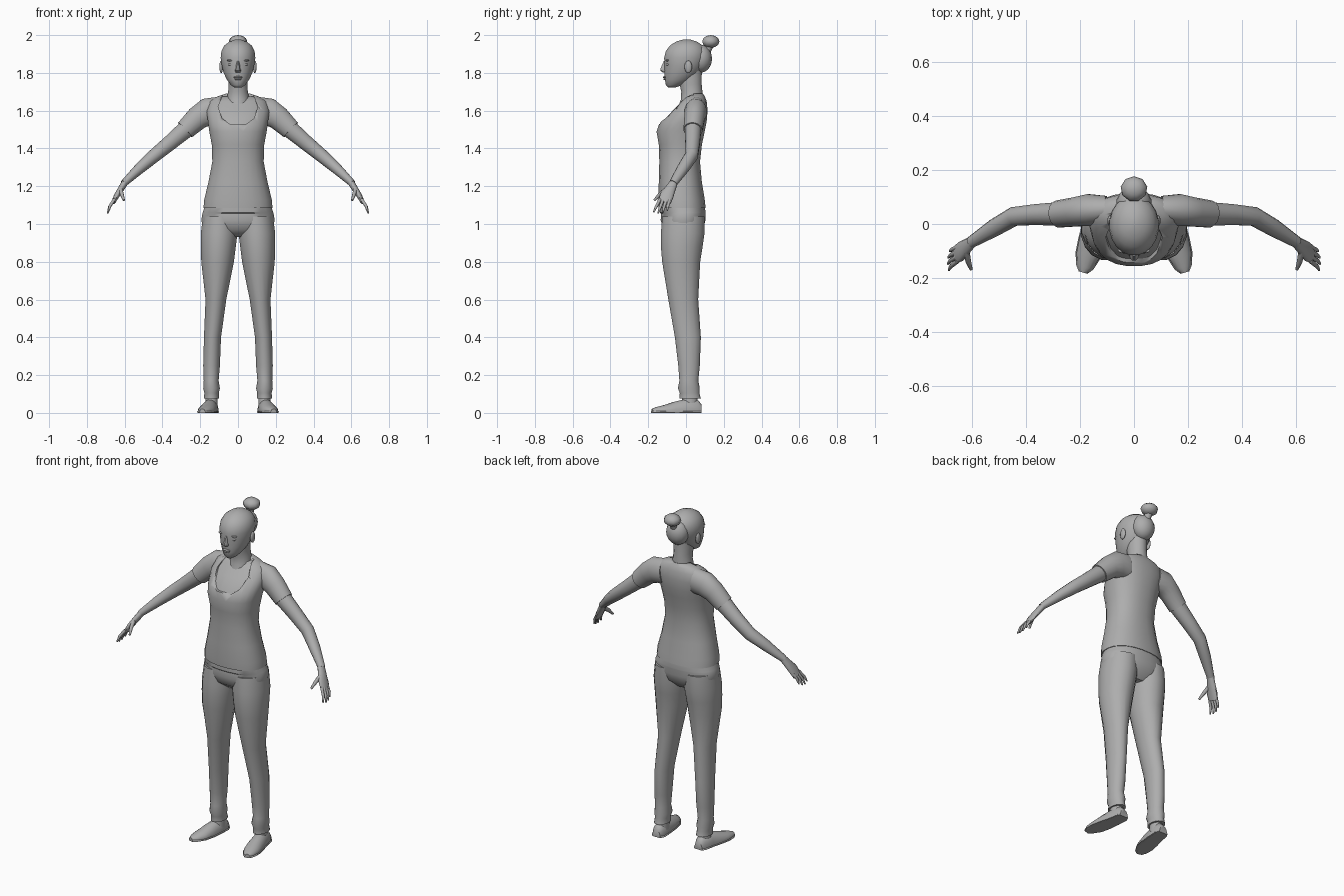
import bpy, bmesh, math
from mathutils import Vector

default_cube = bpy.data.objects.get("Cube")
if default_cube:
    bpy.data.objects.remove(default_cube, do_unlink=True)

GREY = (0.42, 0.42, 0.42, 1)
grey = bpy.data.materials.new("plain grey")
grey.use_nodes = True
grey.diffuse_color = GREY
grey.node_tree.nodes["Principled BSDF"].inputs["Base Color"].default_value = GREY
SIDES = (("left", 1), ("right", -1))


def finish(name, bm, angle=50):
    """Turn a bmesh into a smooth shaded object."""
    bmesh.ops.recalc_face_normals(bm, faces=bm.faces)
    mesh = bpy.data.meshes.new(name)
    bm.to_mesh(mesh)
    bm.free()
    mesh.materials.append(grey)
    obj = bpy.data.objects.new(name, mesh)
    bpy.context.collection.objects.link(obj)
    bpy.ops.object.select_all(action="DESELECT")
    obj.select_set(True)
    bpy.context.view_layer.objects.active = obj
    bpy.ops.object.shade_smooth_by_angle(angle=math.radians(angle))
    return obj


def loft(name, rows, side=1, wide=None, count=16, power=1, angle=50):
    """Skin oval rings (x, y, z, half width, half depth), level unless wide is given."""
    bm = bmesh.new()
    centres = [Vector(row[:3]) for row in rows]
    rings = []
    for i, row in enumerate(rows):
        u, v = Vector((1, 0, 0)), Vector((0, 1, 0))
        if wide:
            along = centres[min(i + 1, len(rows) - 1)] - centres[max(i - 1, 0)]
            along.normalize()
            u = Vector(wide)
            u = (u - along * u.dot(along)).normalized()
            v = along.cross(u)
        ring = []
        for k in range(count):
            a = math.tau * (k + 0.5) / count
            c, s = math.cos(a), math.sin(a)
            c = math.copysign(abs(c) ** power, c)
            s = math.copysign(abs(s) ** power, s)
            p = centres[i] + u * c * row[3] + v * s * row[4]
            ring.append(bm.verts.new((p.x * side, p.y, max(p.z, 0))))
        rings.append(ring)
    for low, high in zip(rings, rings[1:]):
        for k in range(count):
            n = (k + 1) % count
            bm.faces.new((low[k], low[n], high[n], high[k]))
    bm.faces.new(rings[0])
    bm.faces.new(rings[-1])
    return finish(name, bm, angle)


def body(rows, inset=0, x=0):
    """Rows of (height, half width, front, back) as level rings."""
    return [(x, (f + b) / 2, z, w - inset, (b - f) / 2 - inset) for z, w, f, b in rows]


def blob(name, centre, radii, u=14, v=10):
    bm = bmesh.new()
    bmesh.ops.create_uvsphere(bm, u_segments=u, v_segments=v, radius=1)
    bmesh.ops.scale(bm, vec=radii, verts=bm.verts)
    bmesh.ops.translate(bm, vec=centre, verts=bm.verts)
    return finish(name, bm)


# Shirt, with the chest sitting just below its surface
trunk = [(1.085, .184, -.145, .105), (1.13, .18, -.147, .1), (1.22, .158, -.145, .085),
         (1.33, .137, -.142, .075), (1.42, .14, -.145, .085), (1.49, .153, -.157, .1),
         (1.54, .16, -.14, .11), (1.6, .168, -.085, .115), (1.65, .152, -.035, .11),
         (1.675, .11, -.01, .1), (1.69, .065, .02, .09)]
shirt = loft("shirt", body(trunk), count=24, power=.88)
loft("chest", body(trunk[5:10], inset=.014), count=24, power=.88)

# Scooped neckline cut through the front of the shirt
bm = bmesh.new()
half = [(.045, 1.53), (.085, 1.56), (.105, 1.62), (.09, 1.66), (.065, 1.72)]
outline = half + [(-x, z) for x, z in reversed(half)]
face = bm.faces.new([bm.verts.new((x, -.3, z)) for x, z in outline])
grown = bmesh.ops.extrude_face_region(bm, geom=[face])
back = [g for g in grown["geom"] if isinstance(g, bmesh.types.BMVert)]
bmesh.ops.translate(bm, vec=(0, .34, 0), verts=back)
cutter = finish("neckline_cutter", bm)
cutter.hide_render = True
cutter.hide_viewport = True
cut = shirt.modifiers.new("neckline", "BOOLEAN")
cut.operation = "DIFFERENCE"
cut.solver = "EXACT"
cut.object = cutter

# Trousers
hips = [(.93, .09, -.07, .05), (.97, .18, -.12, .09), (1.02, .196, -.135, .104),
        (1.055, .19, -.133, .104), (1.06, .188, -.138, .105), (1.11, .172, -.138, .098)]
loft("trouser_hips", body(hips), count=24, power=.9, angle=40)
leg = [(1.04, .095, .092, -.128, .1), (.95, .1, .099, -.135, .1),
       (.88, .104, .094, -.135, .09), (.8, .108, .088, -.128, .077),
       (.6, .117, .056, -.095, .066), (.4, .135, .046, -.06, .08),
       (.25, .14, .045, -.042, .074), (.17, .142, .04, -.036, .066),
       (.13, .14, .045, -.044, .074), (.105, .14, .039, -.034, .072),
       (.075, .14, .041, -.036, .08)]
leg_rings = [body([(z, w, f, b)], x=x)[0] for z, x, w, f, b in leg]

# Shoe runs from heel to toe; heights below ground are flattened
shoe = [(.14, .083, .025, .035), (.14, .06, .037, .062), (.147, 0, .041, .065),
        (.158, -.06, .046, .05), (.17, -.115, .045, .032), (.183, -.16, .03, .02),
        (.189, -.18, .013, .012)]
shoe_rings = [(x, y, .01, w, h) for x, y, w, h in shoe]
sole_rings = [(x, y, .004, w + .004, .012) for x, y, w, h in shoe]
ankle = [(.1403, .02, .03, .034, .045), (.14, .02, .15, .03, .035)]

# Arm, sleeve and hand paths
sleeve = [(.1, .055, 1.6, .05, .075), (.165, .052, 1.593, .06, .074),
          (.215, .045, 1.56, .055, .064), (.28, .037, 1.498, .051, .054)]
arm = [(.22, .04, 1.55, .045, .05), (.28, .037, 1.498, .045, .048),
       (.36, .035, 1.43, .04, .042), (.445, .028, 1.36, .036, .037),
       (.52, -.015, 1.295, .033, .03), (.605, -.068, 1.215, .022, .019)]
palm = [(.595, -.062, 1.225, .021, .018), (.62, -.083, 1.185, .029, .017),
        (.642, -.102, 1.15, .037, .015), (.66, -.113, 1.115, .034, .011)]
thumb = [(.622, -.1, 1.185, .014, .012), (.614, -.14, 1.155, .011, .01),
         (.604, -.168, 1.125, .006, .006)]

for label, side in SIDES:
    loft(label + "_trouser_leg", leg_rings, side)
    loft(label + "_ankle", ankle, side)
    loft(label + "_shoe", shoe_rings, side, wide=(1, 0, 0))
    loft(label + "_shoe_sole", sole_rings, side, wide=(1, 0, 0))
    loft(label + "_sleeve", sleeve, side, wide=(0, 1, 0))
    loft(label + "_arm", arm, side, wide=(0, 1, 0), count=12)
    loft(label + "_palm", palm, side, wide=(0, 1, 0), count=12)
    loft(label + "_thumb", thumb, side, wide=(0, 1, 0), count=8)
    for i, reach in enumerate((.9, 1, .96, .8)):
        spread = (1.5 - i) * -.017
        y = -.112 + spread
        finger = [(.655, y, 1.13, .009, .009),
                  (.655 + .026 * reach, y - .014 + spread * .2, 1.13 - .04 * reach, .008, .008),
                  (.655 + .035 * reach, y - .024 + spread * .4, 1.13 - .074 * reach, .004, .004)]
        loft(f"{label}_finger_{i + 1}", finger, side, wide=(0, 1, 0), count=8)
    blob(label + "_ear", (side * .089, .012, 1.832), (.01, .02, .033))
    blob(label + "_eye", (side * .036, -.092, 1.845), (.017, .014, .008))
    blob(label + "_brow", (side * .036, -.097, 1.866), (.024, .012, .006))

# Neck and head
neck = [(1.6, .065, -.05, .08), (1.66, .062, -.028, .088), (1.7, .053, -.026, .088),
        (1.74, .051, -.035, .084), (1.82, .055, -.05, .085)]
loft("neck", body(neck))
head = [(1.722, .018, -.095, -.06), (1.735, .038, -.107, -.02), (1.765, .06, -.113, .04),
        (1.8, .077, -.115, .07), (1.84, .087, -.115, .095), (1.88, .093, -.117, .108),
        (1.915, .089, -.108, .107), (1.945, .073, -.086, .09), (1.965, .047, -.054, .06),
        (1.977, .014, -.015, .022)]
loft("head", body(head), count=20)
nose = [(1.862, .008, -.119, -.09), (1.825, .012, -.136, -.09),
        (1.812, .018, -.138, -.09), (1.803, .014, -.124, -.09)]
loft("nose", body(nose), count=8)
blob("upper_lip", (0, -.11, 1.777), (.024, .012, .006))
blob("lower_lip", (0, -.108, 1.767), (.02, .012, .006))

# Gathered hair, tie and bun
blob("back_hair", (0, .078, 1.875), (.066, .06, .074))
tie = [(0, .1, 1.9, .028, .026), (0, .118, 1.93, .02, .02), (0, .125, 1.955, .028, .026)]
loft("hair_tie", tie, wide=(1, 0, 0), count=10)
blob("hair_bun", (0, .13, 1.966), (.05, .047, .034), u=9, v=6)
